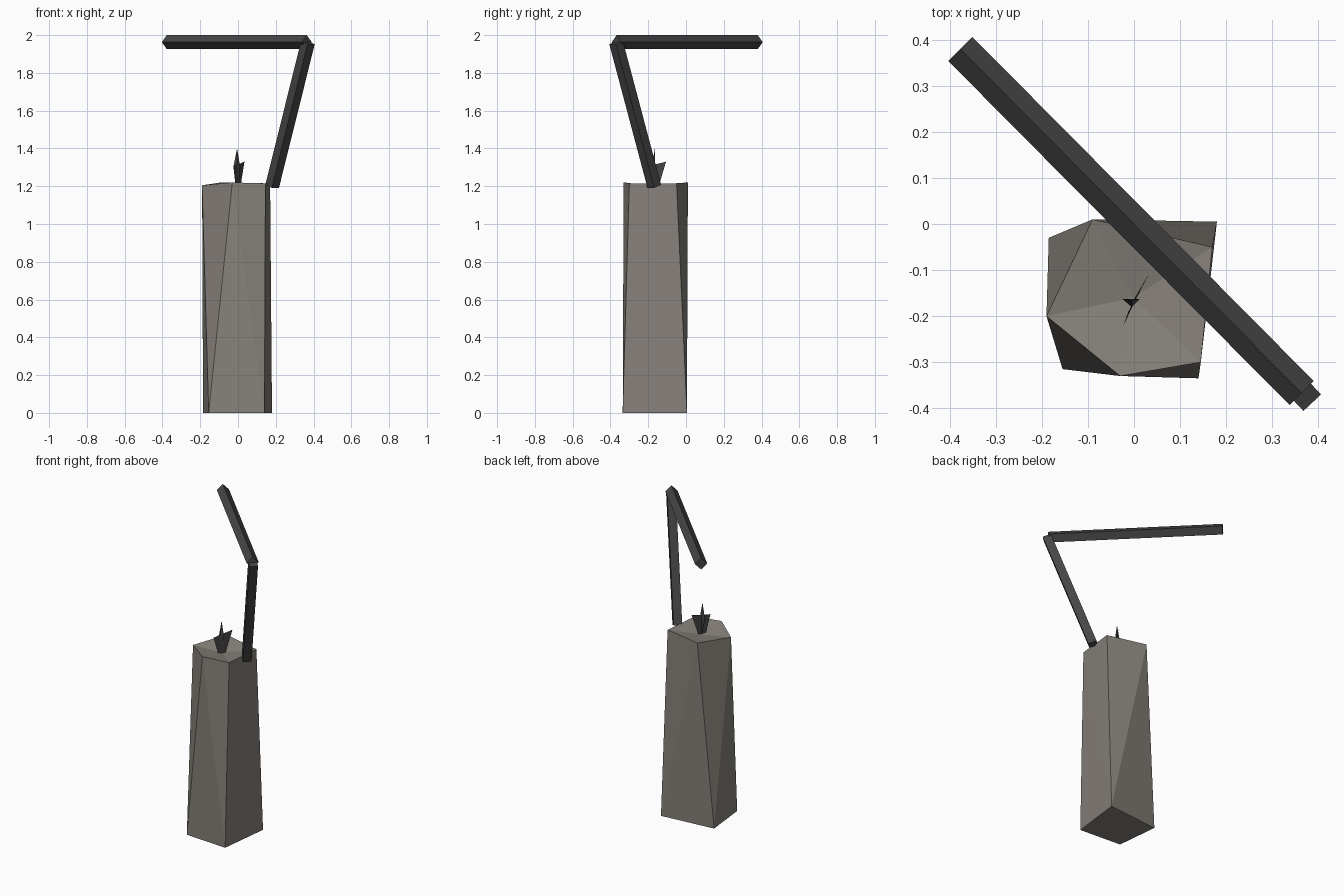
import bpy
import math
from mathutils import Vector

if "Cube" in bpy.data.objects:
    bpy.data.objects.remove(bpy.data.objects["Cube"])


def material(name, rgb):
    m = bpy.data.materials.new(name)
    m.diffuse_color = (*rgb, 1)
    m.use_nodes = True
    m.node_tree.nodes["Principled BSDF"].inputs["Base Color"].default_value = m.diffuse_color
    return m


STONE = material("stone", (0.24, 0.22, 0.195))
IRON = material("iron", (0.06, 0.06, 0.062))


def make(name, verts, faces, mat):
    me = bpy.data.meshes.new(name)
    me.from_pydata([tuple(v) for v in verts], [], faces)
    me.materials.append(mat)
    ob = bpy.data.objects.new(name, me)
    bpy.context.collection.objects.link(ob)
    return ob


def square_bar(name, start, end, radius, roll):
    """Four-sided bar between two points; roll turns the cross-section."""
    start, end = Vector(start), Vector(end)
    d = (end - start).normalized()
    side = d.cross(Vector((0, 0, 1))).normalized()
    up = side.cross(d)
    angles = [roll + math.pi / 2 * i for i in range(4)]
    ring = [radius * (math.cos(a) * side + math.sin(a) * up) for a in angles]
    verts = [p + r for p in (start, end) for r in ring]
    faces = [(i, i + 4, (i + 1) % 4 + 4, (i + 1) % 4) for i in range(4)]
    return make(name, verts, faces + [(0, 1, 2, 3), (7, 6, 5, 4)], IRON)


# Stone pillar: four-cornered foot, five-cornered top, sunken middle
foot = [(0.18, 0.005, 0), (0.14, -0.335, 0), (-0.155, -0.315, 0), (-0.185, -0.03, 0)]
rim = [(0.17, -0.05, 1.215), (0.145, -0.30, 1.215), (-0.03, -0.33, 1.22),
       (-0.19, -0.20, 1.205), (-0.09, 0.01, 1.22)]
sides = [(0, 4, 5), (0, 5, 1), (1, 5, 6), (1, 6, 2), (2, 6, 7),
         (2, 7, 3), (3, 7, 8), (3, 8, 0), (0, 8, 4)]
sides = [f[::-1] for f in sides]
top = [(9, 4 + (i + 1) % 5, 4 + i) for i in range(5)]
make("pillar", foot + rim + [(-0.002, -0.16, 1.188)], sides + top + [(0, 1, 2, 3)], STONE)

# Flat forked blade standing in the hollow
make("blade", [(-0.012, -0.19, 1.19), (0.012, -0.147, 1.19),
               (0.034, -0.106, 1.33), (0.0, -0.163, 1.315), (-0.024, -0.222, 1.305)],
     [(0, 1, 2, 3, 4)], IRON)

# Narrow spike through the blade
ring = [(-0.025, -0.163, 1.30), (-0.005, -0.18, 1.30), (0.012, -0.163, 1.30)]
make("spike", ring + [(-0.005, -0.165, 1.40), (0, -0.165, 1.19)],
     [(i, (i + 1) % 3, 3) for i in range(3)] + [((i + 1) % 3, i, 4) for i in range(3)], IRON)

# Leaning post and level arm
square_bar("post", (0.181, -0.168, 1.20), (0.37, -0.37, 1.96), 0.037, math.pi / 4)
square_bar("arm", (-0.377, 0.38, 1.963), (0.364, -0.367, 1.963), 0.037, 0)
